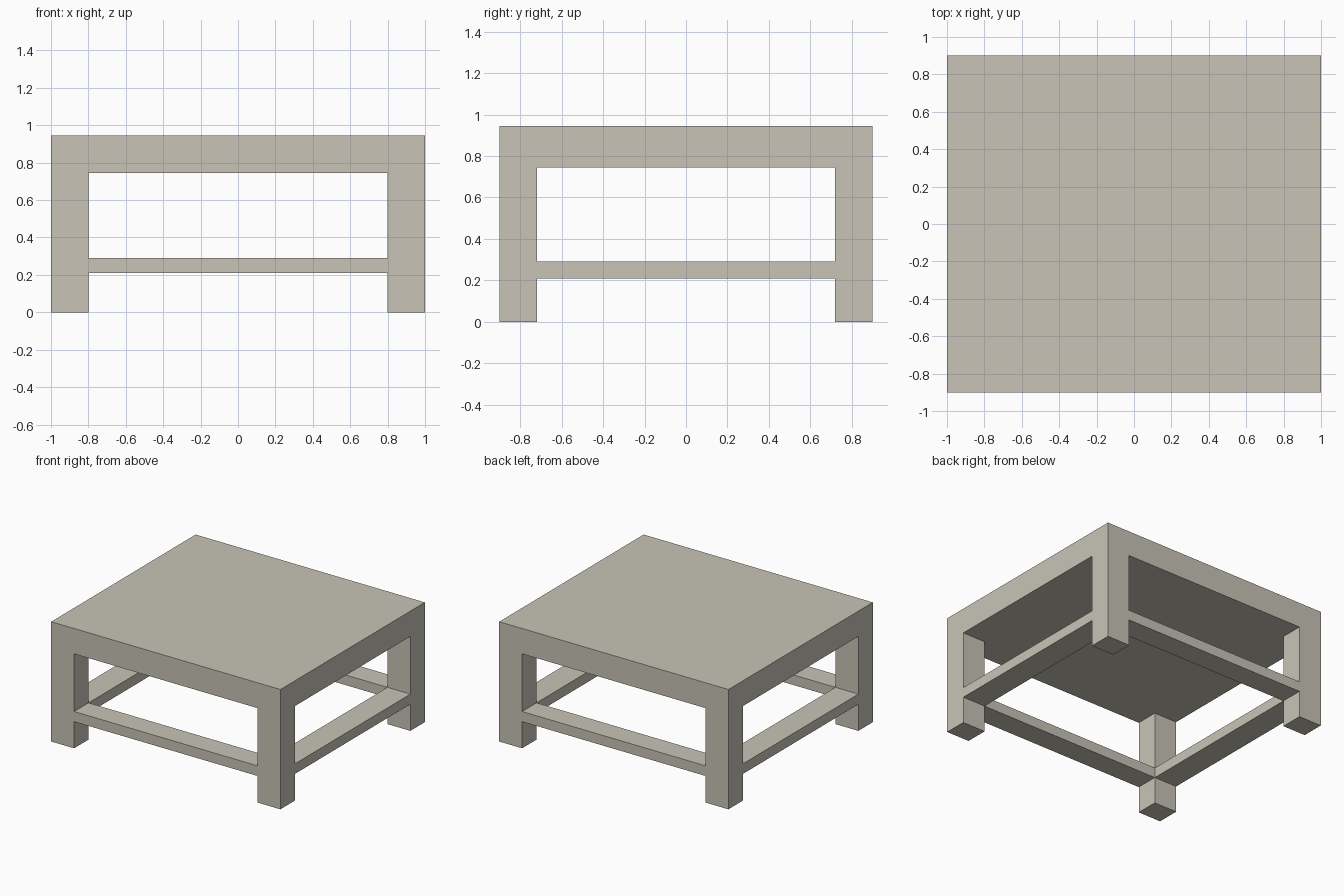
import bpy

cube = bpy.data.objects.get("Cube")
if cube:
    bpy.data.objects.remove(cube, do_unlink=True)

# Overall sizes
HALF_X, HALF_Y, HEIGHT = 1.0, 0.9, 0.945
LEG_X, LEG_Y = 0.2, 0.18
TOP_BOTTOM = 0.745
RAIL_BOTTOM, RAIL_TOP = 0.21, 0.29

# Single painted-wood colour
colour = (0.58, 0.55, 0.47, 1.0)
wood = bpy.data.materials.new("warm grey wood")
wood.use_nodes = True
wood.diffuse_color = colour
bsdf = next(n for n in wood.node_tree.nodes if n.type == 'BSDF_PRINCIPLED')
bsdf.inputs["Base Color"].default_value = colour


def box(name, low, high):
    """Add a box spanning two opposite corners."""
    centre = [(a + b) / 2 for a, b in zip(low, high)]
    bpy.ops.mesh.primitive_cube_add(size=1, location=centre)
    obj = bpy.context.object
    obj.name = name
    obj.scale = [b - a for a, b in zip(low, high)]
    bpy.ops.object.transform_apply(location=False, rotation=False, scale=True)
    obj.data.materials.append(wood)
    return obj


def span(side, half, width):
    """Range of a part that sits flush with the outer edge on one side."""
    return sorted((side * half, side * (half - width)))


# Thick table top
box("table_top", (-HALF_X, -HALF_Y, TOP_BOTTOM), (HALF_X, HALF_Y, HEIGHT))

# Four corner legs
for sx, x_name in ((-1, "right"), (1, "left")):
    for sy, y_name in ((-1, "front"), (1, "back")):
        x0, x1 = span(sx, HALF_X, LEG_X)
        y0, y1 = span(sy, HALF_Y, LEG_Y)
        box(f"{y_name}_{x_name}_leg", (x0, y0, 0), (x1, y1, TOP_BOTTOM))

# Flat rails between the legs, as deep as the legs
inner_x, inner_y = HALF_X - LEG_X, HALF_Y - LEG_Y
for sy, name in ((-1, "front_rail"), (1, "back_rail")):
    y0, y1 = span(sy, HALF_Y, LEG_Y)
    box(name, (-inner_x, y0, RAIL_BOTTOM), (inner_x, y1, RAIL_TOP))
for sx, name in ((-1, "right_rail"), (1, "left_rail")):
    x0, x1 = span(sx, HALF_X, LEG_X)
    box(name, (x0, -inner_y, RAIL_BOTTOM), (x1, inner_y, RAIL_TOP))
